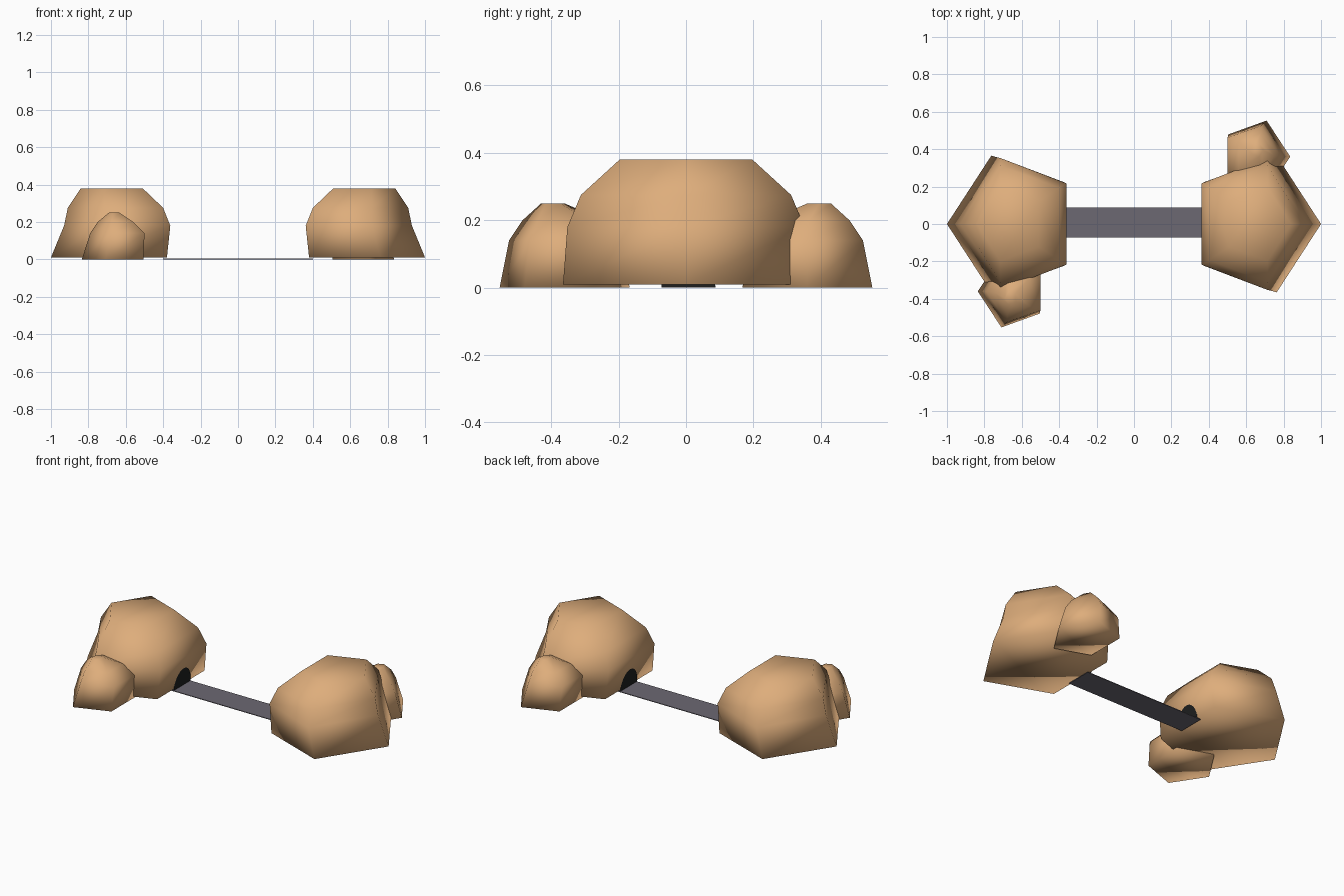
import bpy, math

if "Cube" in bpy.data.objects:
    bpy.data.objects.remove(bpy.data.objects["Cube"])

def material(name, rgb):
    m = bpy.data.materials.new(name)
    m.diffuse_color = (*rgb, 1)
    m.use_nodes = True
    m.node_tree.nodes["Principled BSDF"].inputs["Base Color"].default_value = m.diffuse_color
    return m

TAN = material("sandstone tan", (0.73, 0.42, 0.20))
GREY = material("path grey", (0.15, 0.14, 0.17))
BLACK = material("doorway black", (0.012, 0.013, 0.013))

def build(name, verts, faces, mat, smooth=False):
    me = bpy.data.meshes.new(name)
    me.from_pydata(verts, [], faces)
    me.materials.append(mat)
    for p in me.polygons:
        p.use_smooth = smooth
    me.update()
    ob = bpy.data.objects.new(name, me)
    bpy.context.collection.objects.link(ob)
    return ob

def rock(name, rings, turn):
    """Stacked five-sided rings (z, list of xy corners), turned about z."""
    verts = [(turn * x, turn * y, z) for z, pts in rings for x, y in pts]
    n, k = 5, len(rings)
    faces = [tuple(range(n))[::-1], tuple(range((k - 1) * n, k * n))]
    for r in range(k - 1):
        for i in range(n):
            j = (i + 1) % n
            faces.append((r * n + i, r * n + j, (r + 1) * n + j, (r + 1) * n + i))
    return build(name, verts, faces, TAN, True)

def pentagon(x_min, x_max, y_half, y_mid):
    """Pentagon pointing to +x that fills the given extents."""
    r = (x_max - x_min) / 1.809
    c, s = x_max - r, y_half / 0.951
    return [(c + r * math.cos(math.tau * i / 5), y_mid + s * math.sin(math.tau * i / 5))
            for i in range(5)]

big = [(0.01, pentagon(0.38, 1.0, 0.365, 0.0)),
       (0.18, pentagon(0.362, 0.93, 0.352, 0.0)),
       (0.275, pentagon(0.40, 0.91, 0.312, 0.0)),
       (0.38, pentagon(0.51, 0.84, 0.197, 0.0))]
small = [(0.0, pentagon(0.505, 0.835, 0.193, 0.36)),
         (0.14, pentagon(0.50, 0.79, 0.165, 0.36)),
         (0.20, pentagon(0.56, 0.75, 0.12, 0.365)),
         (0.25, pentagon(0.635, 0.69, 0.035, 0.395))]

# Two boulder groups, identical under a half turn
for side, turn in (("right", 1), ("left", -1)):
    rock(side + "_large_boulder", big, turn)
    rock(side + "_small_boulder", small, turn)
    # dark arched doorway lying on the leaning inner face
    pts = []
    for i in range(17):
        a = math.pi * i / 16
        z = 0.003 + 0.108 * math.sin(a)
        pts.append((turn * (0.377 - 0.106 * z), 0.007 + 0.08 * math.cos(a), z))
    face = tuple(range(17))
    build(side + "_doorway", pts, [face if turn < 0 else face[::-1]], BLACK)

# Thin flat path joining the doorways
bpy.ops.mesh.primitive_cube_add(size=1, location=(0, 0.007, 0.002))
path = bpy.context.object
path.name = "path"
path.scale = (0.80, 0.16, 0.004)
path.data.materials.append(GREY)
